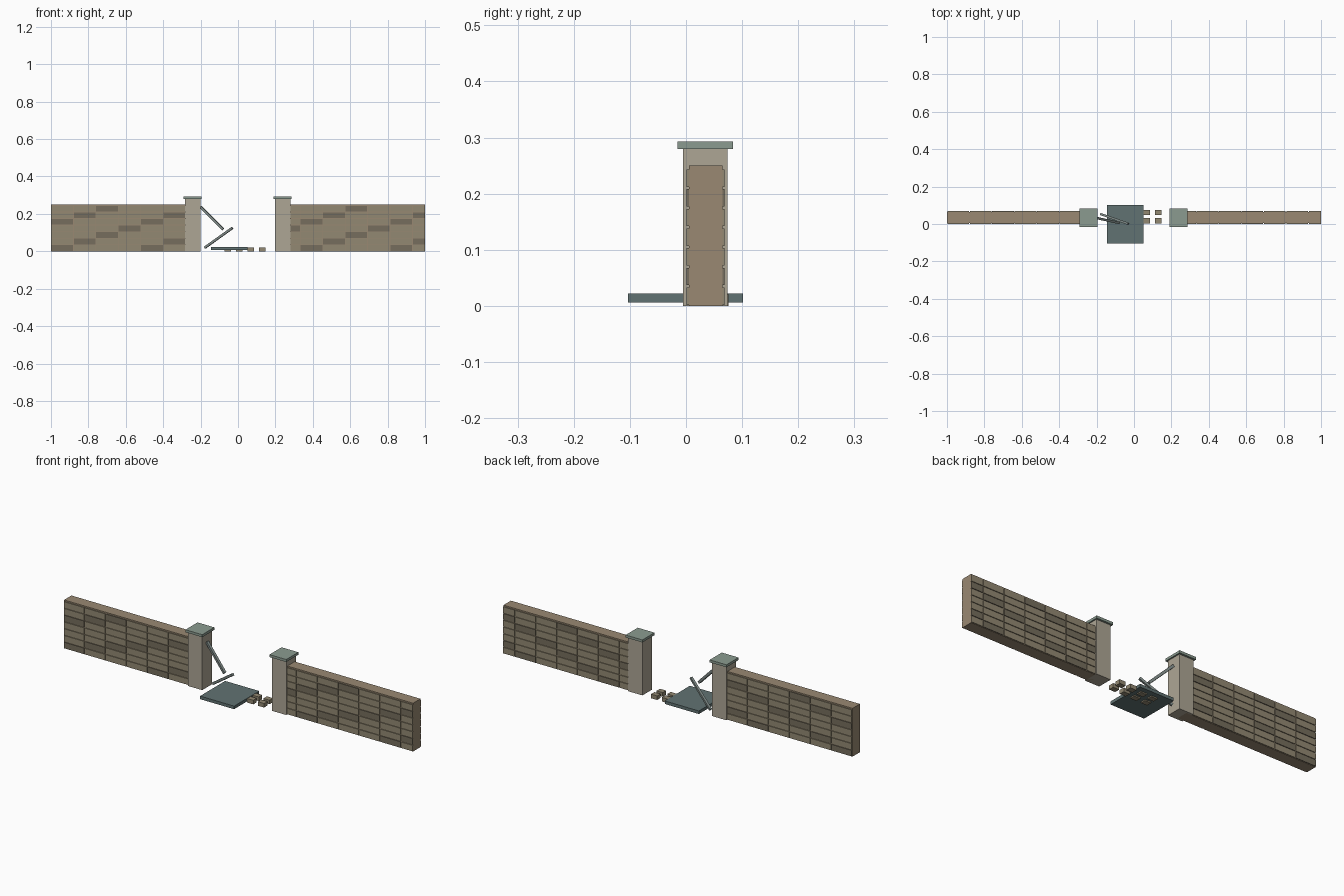
import bpy, bmesh
from mathutils import Vector, Matrix

if "Cube" in bpy.data.objects:
    bpy.data.objects.remove(bpy.data.objects["Cube"])


def material(name, rgb):
    m = bpy.data.materials.new(name)
    m.diffuse_color = (*rgb, 1)
    m.use_nodes = True
    m.node_tree.nodes["Principled BSDF"].inputs["Base Color"].default_value = m.diffuse_color
    return m


CORE = material("mortar", (0.32, 0.25, 0.17))
LIGHT = material("light_brick", (0.29, 0.25, 0.17))
DARK = material("dark_brick", (0.18, 0.155, 0.11))
STONE = material("pillar_stone", (0.42, 0.38, 0.30))
CAP = material("cap_stone", (0.26, 0.33, 0.28))
SLATE = material("slate", (0.12, 0.17, 0.17))
METAL = material("metal", (0.20, 0.24, 0.23))


def add_box(bm, lo, hi, index=0):
    lo, hi = Vector(lo), Vector(hi)
    mat = Matrix.Translation((lo + hi) / 2) @ Matrix.Diagonal((*(hi - lo), 1))
    verts = bmesh.ops.create_cube(bm, size=1, matrix=mat)["verts"]
    for f in {f for v in verts for f in v.link_faces}:
        f.material_index = index


def finish(name, bm, *mats):
    me = bpy.data.meshes.new(name)
    bm.to_mesh(me)
    bm.free()
    for m in mats:
        me.materials.append(m)
    ob = bpy.data.objects.new(name, me)
    bpy.context.collection.objects.link(ob)
    return ob


def box(name, lo, hi, mat):
    bm = bmesh.new()
    add_box(bm, lo, hi)
    return finish(name, bm, mat)


def bar(name, a, b, t):
    a, b = Vector(a), Vector(b)
    bm = bmesh.new()
    add_box(bm, (-t / 2, -t / 2, 0), (t / 2, t / 2, (b - a).length))
    ob = finish(name, bm, METAL)
    ob.matrix_world = Matrix.Translation(a) @ (b - a).to_track_quat('Z', 'Y').to_matrix().to_4x4()


# Walls: solid core with raised bricks front and back, dark ones on diagonals
def wall(side, x0, x1, start, phase):
    box(side + "_wall_core", (x0, 0.005, 0), (x1, 0.065, 0.25), CORE)
    bm = bmesh.new()
    w, h, gap = 0.12, 0.035, 0.002
    for r in range(7):
        top = 0.245 - r * h
        for c in range(7):
            a = max(start + c * w + gap, x0)
            b = min(start + (c + 1) * w - gap, x1)
            if b <= a:
                continue
            shade = int((r + c) % 4 == phase)
            for ya, yb in ((0.001, 0.006), (0.064, 0.069)):
                add_box(bm, (a, ya, top - h + gap), (b, yb, top - gap), shade)
    finish(side + "_wall_bricks", bm, LIGHT, DARK)


wall("left", -1, -0.25, -1, 2)
wall("right", 0.25, 1, 0.213, 3)

# Gate pillars with caps
for side, x in (("left", -0.2425), ("right", 0.239)):
    box(side + "_pillar", (x - 0.041, -0.005, 0), (x + 0.041, 0.074, 0.28), STONE)
    box(side + "_pillar_cap", (x - 0.048, -0.015, 0.28), (x + 0.048, 0.084, 0.293), CAP)

# Fallen slab, broken bars and rubble
box("fallen_slab", (-0.145, -0.103, 0.006), (0.05, 0.102, 0.022), SLATE)
bar("hanging_bar", (-0.2, 0.032, 0.237), (-0.08, 0.006, 0.117), 0.013)
bar("fallen_bar", (-0.178, 0.053, 0.019), (-0.03, 0.001, 0.125), 0.012)
bm = bmesh.new()
for i in range(4):
    for y in (0.003, 0.048):
        x = -0.073 + i * 0.0617
        add_box(bm, (x, y, 0), (x + 0.035, y + 0.028, 0.021))
finish("rubble", bm, LIGHT)
